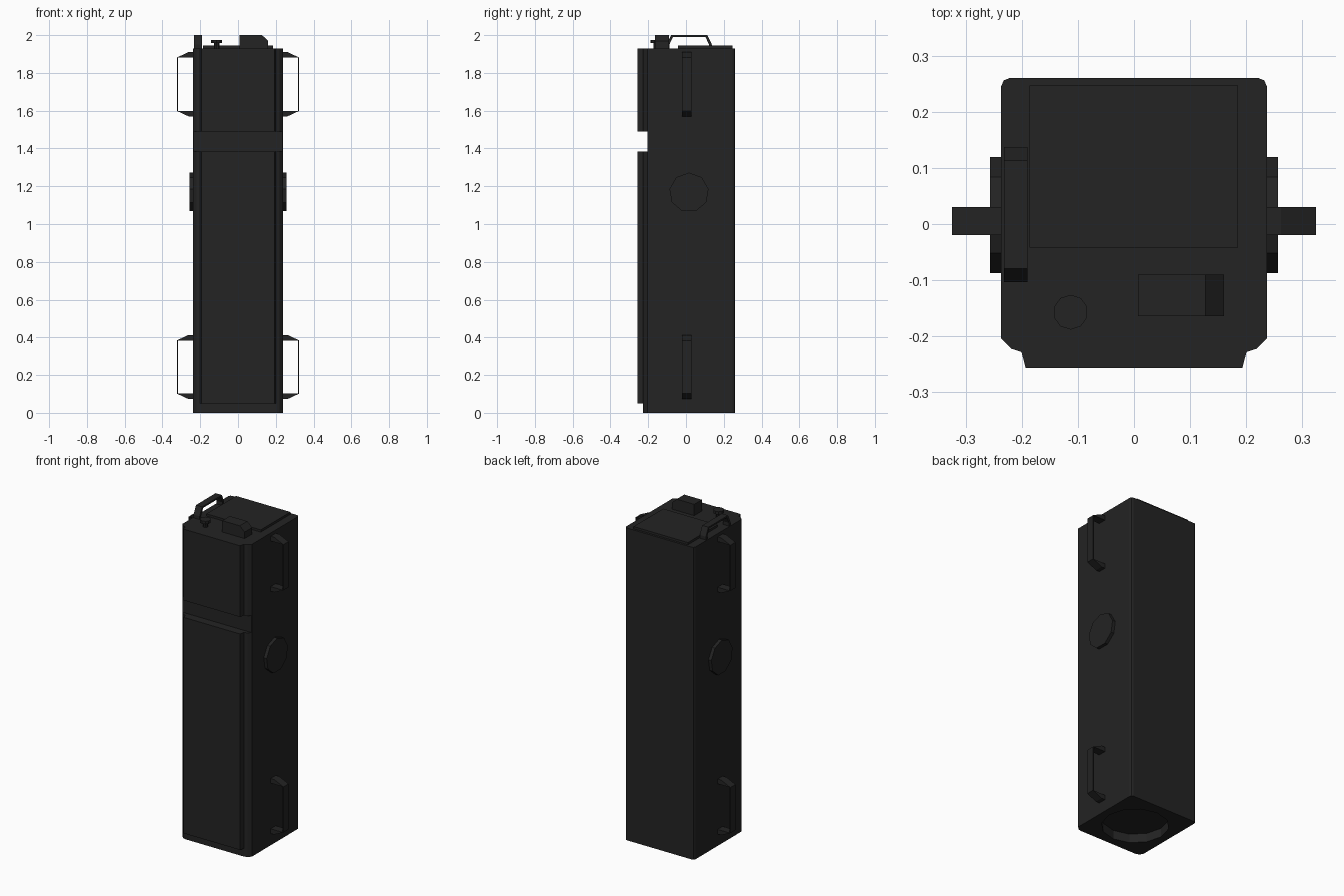
import bpy, bmesh, math
from mathutils import Vector

if "Cube" in bpy.data.objects:
    bpy.data.objects.remove(bpy.data.objects["Cube"], do_unlink=True)

black = bpy.data.materials.new("matte black")
black.use_nodes = True
colour = (0.017, 0.017, 0.017, 1)
black.diffuse_color = colour
black.node_tree.nodes["Principled BSDF"].inputs["Base Color"].default_value = colour

# Which 3D point a profile point (u, v) at depth d stands for, per extrusion axis
PLACE = {"x": lambda u, v, d: (d, u, v),
         "y": lambda u, v, d: (u, d, v),
         "z": lambda u, v, d: (u, v, d)}


def prism(name, profile, axis, lo, hi):
    """Extrude a closed 2D profile along one axis."""
    bm = bmesh.new()
    face = bm.faces.new([bm.verts.new(PLACE[axis](u, v, lo)) for u, v in profile])
    ext = bmesh.ops.extrude_face_region(bm, geom=[face])
    moved = [g for g in ext["geom"] if isinstance(g, bmesh.types.BMVert)]
    bmesh.ops.translate(bm, verts=moved, vec=Vector(PLACE[axis](0, 0, hi - lo)))
    bmesh.ops.recalc_face_normals(bm, faces=bm.faces)
    mesh = bpy.data.meshes.new(name)
    bm.to_mesh(mesh)
    bm.free()
    mesh.materials.append(black)
    obj = bpy.data.objects.new(name, mesh)
    bpy.context.collection.objects.link(obj)
    return obj


def ngon(cx, cy, r, sides):
    """Regular polygon with one corner pointing up."""
    turns = [math.pi / 2 + math.tau * i / sides for i in range(sides)]
    return [(cx + r * math.cos(a), cy + r * math.sin(a)) for a in turns]


def rect(u0, u1, v0, v1):
    return [(u0, v0), (u1, v0), (u1, v1), (u0, v1)]


def mirrored(half):
    """Complete a profile that is symmetric in u."""
    return half + [(-u, v) for u, v in reversed(half)]


def cut(target, cutter):
    cutter.hide_render = True
    cutter.hide_viewport = True
    cutter.display_type = "WIRE"
    mod = target.modifiers.new(cutter.name, "BOOLEAN")
    mod.operation = "DIFFERENCE"
    mod.solver = "EXACT"
    mod.object = cutter


TOP = 1.93

# Main case with rounded rear corners and bevelled front corners
case_half = [(0.2, -0.228), (0.219, -0.222), (0.237, -0.204),
             (0.237, 0.245), (0.232, 0.256), (0.222, 0.26)]
case = prism("case", mirrored(case_half), "z", 0, TOP)
cut(case, prism("front_groove_cutter", rect(-0.3, 0.3, -0.3, -0.205), "z", 1.385, 1.49))
cut(case, prism("base_recess_cutter", ngon(0, 0.01, 0.19, 12), "z", -0.1, 0.055))

# Raised front panels above and below the groove
panel = mirrored([(0.193, -0.257), (0.201, -0.226)])
prism("lower_front_panel", panel, "z", 0.05, 1.385)
prism("upper_front_panel", panel, "z", 1.49, TOP)

# Side grab handles and round caps, both sides
for side, s in (("left", 1), ("right", -1)):
    for level, mid in (("lower", 0.243), ("upper", 1.74)):
        outer = [(0.236, 0.17), (0.262, 0.17), (0.324, 0.141)]
        inner = [(0.318, 0.141), (0.236, 0.141)]
        half = outer + [(0.324, -0.141)] + [(u, -v) for u, v in reversed(outer[:2])]
        half += [(u, -v) for u, v in reversed(inner)] + inner
        prism(f"{side}_{level}_handle", [(s * u, mid + v) for u, v in half],
              "y", -0.02, 0.03)
    prism(f"{side}_round_cap", ngon(0.016, 1.167, 0.105, 9), "x", s * 0.23, s * 0.257)

# Lid plate on top
prism("top_lid", rect(-0.186, 0.185, -0.042, 0.247), "z", TOP - 0.005, 1.944)

# Carrying handle on top
bow = [(0.12, TOP - 0.003), (0.12, 1.95), (0.096, 2.0)]
hollow = [(0.086, 1.99), (0.105, 1.95), (0.105, TOP - 0.003)]
arch = bow + [(-u, v) for u, v in reversed(bow)]
arch += [(-u, v) for u, v in reversed(hollow)] + hollow
prism("top_handle", [(0.017 + u, v) for u, v in arch], "x", -0.232, -0.19)

# Sloped switch box
prism("switch_box", [(0.007, TOP - 0.005), (0.16, TOP - 0.005), (0.16, 1.97),
                     (0.127, 2.0), (0.007, 2.0)], "y", -0.164, -0.09)

# Push knob
prism("knob_stem", ngon(-0.113, -0.157, 0.015, 10), "z", TOP - 0.005, 1.96)
prism("knob_cap", ngon(-0.113, -0.157, 0.031, 10), "z", 1.957, 1.975)
